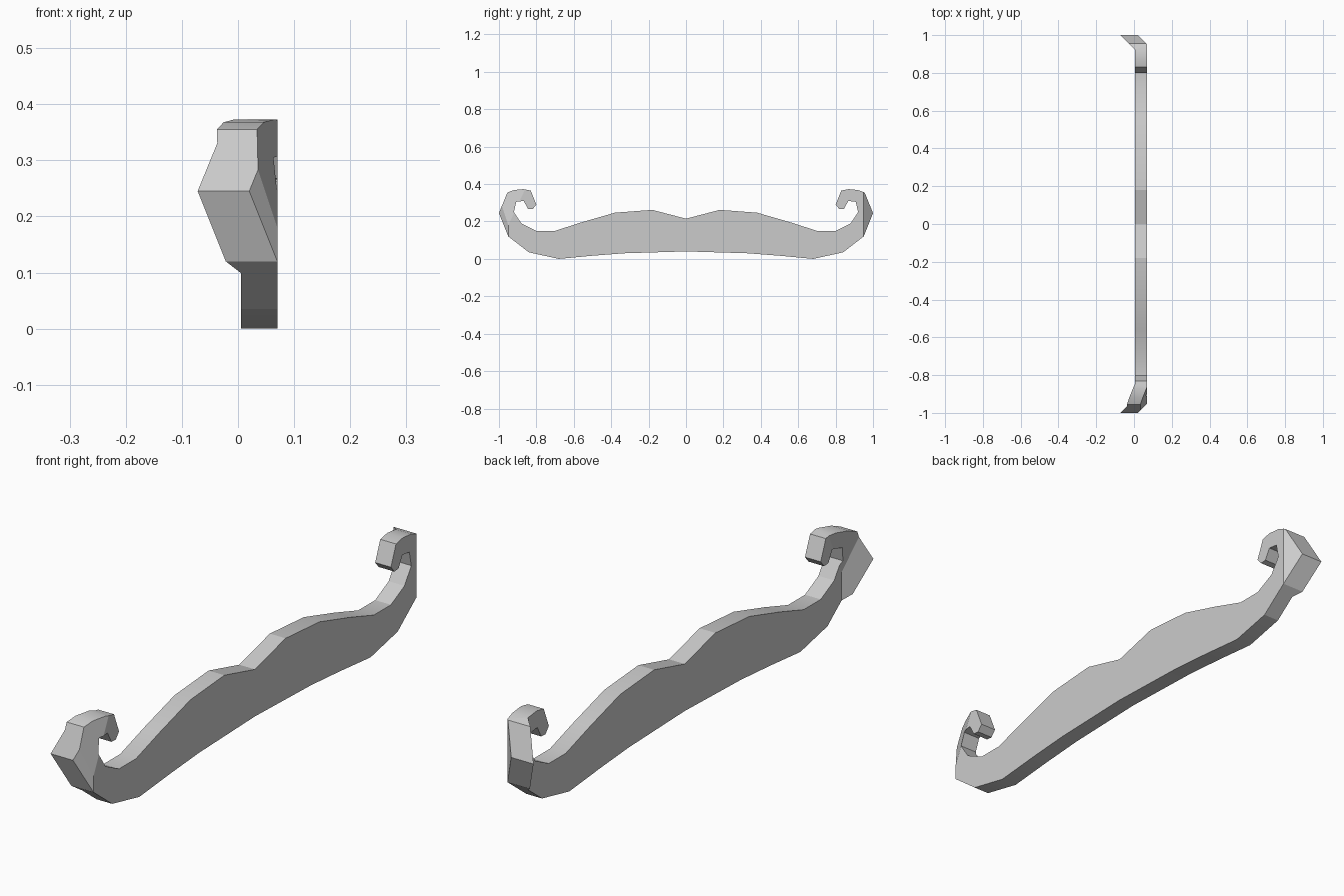
import bpy, bmesh, math
from mathutils import Vector

cube = bpy.data.objects.get("Cube")
if cube:
    bpy.data.objects.remove(cube, do_unlink=True)

OUTER, INNER = 0.07, 0.005     # the two broad faces of the plate
THICK = OUTER - INNER

# Half outline (distance from centre, height): underside, curl, upper edge
HALF = [(0, .04), (.33, .03), (.5, .017), (.68, 0), (.84, .035), (.95, .12),
        (1, .245), (.955, .355), (.92, .368), (.87, .373), (.83, .365),
        (.80, .29), (.82, .266), (.845, .268), (.868, .31), (.908, .305),
        (.92, .25), (.88, .19), (.80, .15), (.70, .15), (.56, .195),
        (.38, .247), (.18, .262), (0, .215)]

# Bent end facets: each is a slope of x against (y, z) through a point (y, z)
FOLDS = [((-1, 0), (.95, 0)),
         ((1, 0), (-.95, 0)),
         ((.415, -.194), (-.95, .18))]


def clip(bm, point, normal):
    """Cut away everything on the normal side and close the cut."""
    cut = bmesh.ops.bisect_plane(bm, geom=bm.verts[:] + bm.edges[:] + bm.faces[:],
                                 plane_co=point, plane_no=normal, clear_outer=True)
    rim = [e for e in cut["geom_cut"] if isinstance(e, bmesh.types.BMEdge)]
    bmesh.ops.contextual_create(bm, geom=rim)


def clip_folds(bm, face_x, depth):
    """Clip to the flat face and to the bent facets set back by depth."""
    clip(bm, (face_x, 0, 0), (1, 0, 0))
    for (sy, sz), (y, z) in FOLDS:
        normal = Vector((1, -sy, -sz))
        clip(bm, Vector((OUTER, y, z)) - normal.normalized() * depth, normal)


def make_object(name, bm):
    bmesh.ops.recalc_face_normals(bm, faces=bm.faces[:])
    mesh = bpy.data.meshes.new(name)
    bm.to_mesh(mesh)
    bm.free()
    ob = bpy.data.objects.new(name, mesh)
    bpy.context.collection.objects.link(ob)
    return ob


# Moustache plate: mirrored outline, extruded deep, then clipped on the outside
bm = bmesh.new()
outline = HALF + [(-y, z) for y, z in HALF[-2:0:-1]]
face = bm.faces.new([bm.verts.new((-.3, y, z)) for y, z in outline])
side = bmesh.ops.extrude_face_region(bm, geom=[face])
bmesh.ops.translate(bm, vec=(.6, 0, 0),
                    verts=[v for v in side["geom"] if isinstance(v, bmesh.types.BMVert)])
bmesh.ops.recalc_face_normals(bm, faces=bm.faces[:])
bmesh.ops.triangulate(bm, faces=[f for f in bm.faces if len(f.verts) > 4])
bmesh.ops.dissolve_limit(bm, angle_limit=.01, verts=bm.verts[:], edges=bm.edges[:])
clip_folds(bm, OUTER, 0)
moustache = make_object("moustache", bm)

# Cutter for the hidden side: a big block folded the same way
bm = bmesh.new()
bmesh.ops.create_cube(bm, size=3)
clip_folds(bm, INNER, THICK)
cutter = make_object("back_cutter", bm)
cutter.hide_render = True

cut = moustache.modifiers.new("hollow_back", "BOOLEAN")
cut.operation, cut.solver, cut.object = "DIFFERENCE", "EXACT", cutter
bpy.context.view_layer.objects.active = moustache
moustache.select_set(True)
bpy.ops.object.modifier_apply(modifier=cut.name)
bpy.data.objects.remove(cutter, do_unlink=True)

# Plain grey finish
grey = bpy.data.materials.new("plain_grey")
grey.use_nodes = True
colour = (.6, .6, .6, 1)
grey.diffuse_color = colour
grey.node_tree.nodes["Principled BSDF"].inputs["Base Color"].default_value = colour
moustache.data.materials.clear()
moustache.data.materials.append(grey)
bpy.ops.object.shade_smooth_by_angle(angle=math.radians(18))
